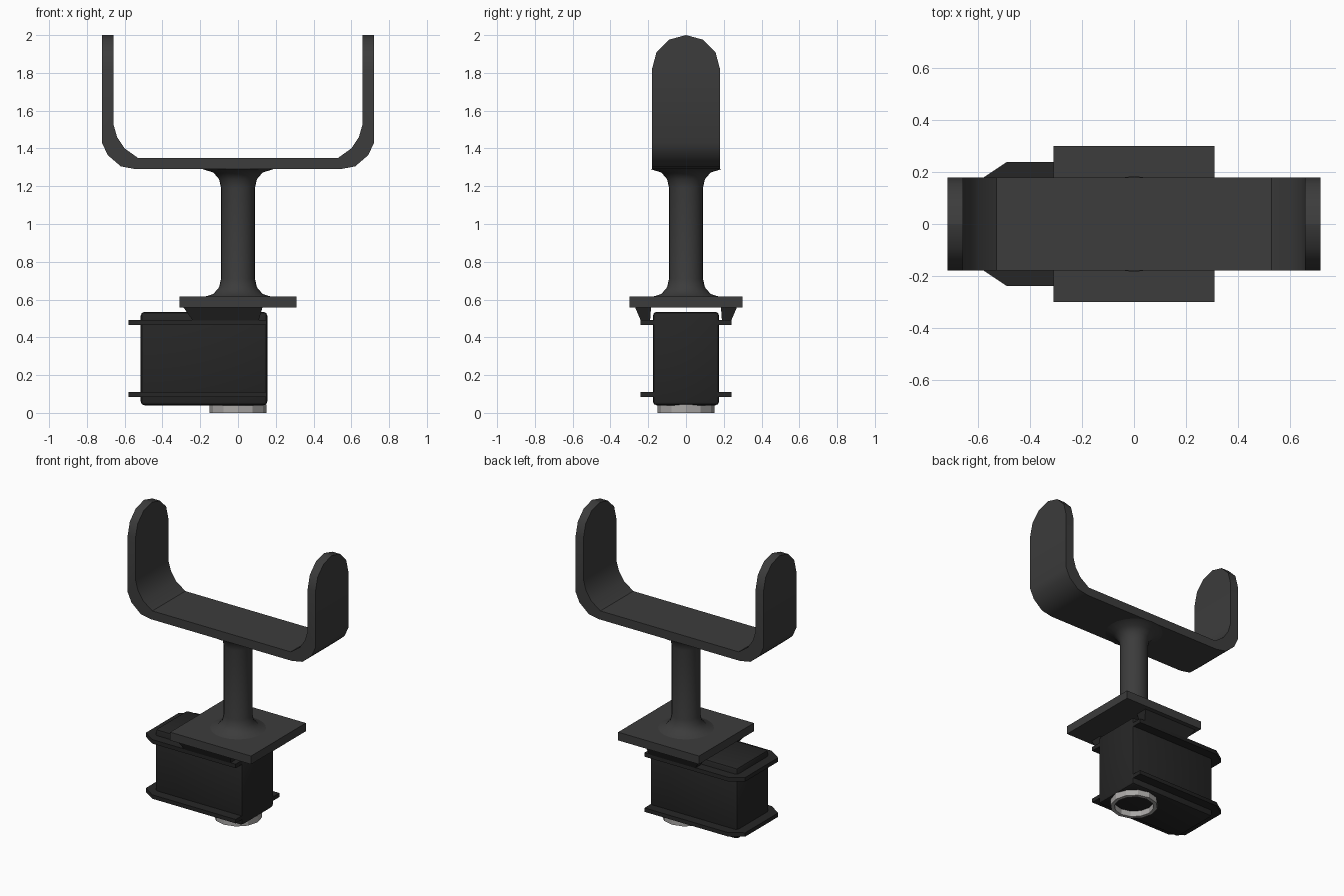
import bpy, bmesh, math

if "Cube" in bpy.data.objects:
    bpy.data.objects.remove(bpy.data.objects["Cube"])


def material(name, rgb):
    m = bpy.data.materials.new(name)
    m.diffuse_color = (*rgb, 1)
    m.use_nodes = True
    m.node_tree.nodes["Principled BSDF"].inputs["Base Color"].default_value = m.diffuse_color
    return m


PAINT = material("dark_grey_paint", (0.045, 0.045, 0.045))
PLASTIC = material("black_plastic", (0.019, 0.019, 0.019))
METAL = material("bare_metal", (0.40, 0.39, 0.38))


def finish(bm, name, mat, angle=35, bevel=0):
    bmesh.ops.remove_doubles(bm, verts=bm.verts, dist=1e-5)
    bmesh.ops.dissolve_degenerate(bm, edges=bm.edges, dist=1e-5)
    bmesh.ops.recalc_face_normals(bm, faces=bm.faces)
    me = bpy.data.meshes.new(name)
    bm.to_mesh(me)
    bm.free()
    ob = bpy.data.objects.new(name, me)
    bpy.context.collection.objects.link(ob)
    me.materials.append(mat)
    bpy.ops.object.select_all(action='DESELECT')
    ob.select_set(True)
    bpy.context.view_layer.objects.active = ob
    if bevel:
        mod = ob.modifiers.new("rounding", 'BEVEL')
        mod.width = bevel
        mod.segments = 2
        bpy.ops.object.modifier_apply(modifier=mod.name)
    bpy.ops.object.shade_smooth_by_angle(angle=math.radians(angle))
    return ob


def loft(name, loops, mat, closed=False, **kw):
    """Skin equal-length point loops; cap the ends unless closed."""
    bm = bmesh.new()
    rings = [[bm.verts.new(p) for p in loop] for loop in loops]
    n = len(rings[0])
    pairs = list(zip(rings, rings[1:])) + ([(rings[-1], rings[0])] if closed else [])
    for a, b in pairs:
        for i in range(n):
            j = (i + 1) % n
            bm.faces.new((a[i], a[j], b[j], b[i]))
    if not closed:
        bm.faces.new(rings[0])
        bm.faces.new(rings[-1])
    return finish(bm, name, mat, **kw)


def prism(name, outline, z0, z1, mat, **kw):
    return loft(name, [[(x, y, z) for x, y in outline] for z in (z0, z1)], mat, **kw)


def rect(x0, x1, y0, y1):
    return [(x0, y0), (x1, y0), (x1, y1), (x0, y1)]


def circle(r, z, n):
    return [(r * math.cos(2 * math.pi * i / n), r * math.sin(2 * math.pi * i / n), z)
            for i in range(n)]


# U-shaped cradle: rows of (outer x, outer z, inner x, inner z, half width)
rows = [(0.54, 1.29, 0.53, 1.35, 0.18), (0.62, 1.305, 0.60, 1.40, 0.18),
        (0.69, 1.365, 0.64, 1.46, 0.18), (0.72, 1.43, 0.66, 1.53, 0.18)]
for a in (0, 30, 60, 90):
    t = math.radians(a)
    z = 1.82 + 0.18 * math.sin(t)
    rows.append((0.72, z, 0.66, z, max(0.18 * math.cos(t), 0.0005)))


def cradle_loop(row, s):
    xo, zo, xi, zi, w = row
    return [(s * xo, -w, zo), (s * xo, w, zo), (s * xi, w, zi), (s * xi, -w, zi)]


loft("cradle", [cradle_loop(r, -1) for r in reversed(rows)]
     + [cradle_loop(r, 1) for r in rows], PAINT)

# Stem with flared ends
flare = [(0.185, 0.612), (0.13, 0.63), (0.10, 0.665), (0.09, 0.71)]
profile = flare + [(r, 1.902 - z) for r, z in reversed(flare)]
loft("stem", [circle(r, z, 24) for r, z in profile], PAINT, angle=40)

# Mounting plate
prism("mounting_plate", rect(-0.31, 0.31, -0.30, 0.30), 0.558, 0.615, PAINT)

# Motor housing
prism("housing", rect(-0.515, 0.155, -0.175, 0.175), 0.04, 0.535, PLASTIC, bevel=0.02)

# Flanges around the housing, with clipped back corners
outline = [(-0.58, -0.18), (-0.49, -0.24), (0.15, -0.24),
           (0.15, 0.24), (-0.49, 0.24), (-0.58, 0.18)]
prism("lower_flange", outline, 0.083, 0.11, PLASTIC)
prism("upper_flange", outline, 0.465, 0.493, PLASTIC)

# Tapered brackets joining the upper flange to the plate
for s, label in ((-1, "front"), (1, "back")):
    low = [(x, s * y, 0.49) for x, y in rect(-0.24, 0.11, 0.19, 0.24)]
    high = [(x, s * y, 0.56) for x, y in rect(-0.29, 0.13, 0.185, 0.27)]
    loft(label + "_plate_bracket", [low, high], PLASTIC)

# Hollow output collar under the housing
loft("output_collar", [circle(0.152, 0, 12), circle(0.152, 0.045, 12),
                       circle(0.127, 0.045, 12), circle(0.127, 0, 12)],
     METAL, closed=True, angle=20)
